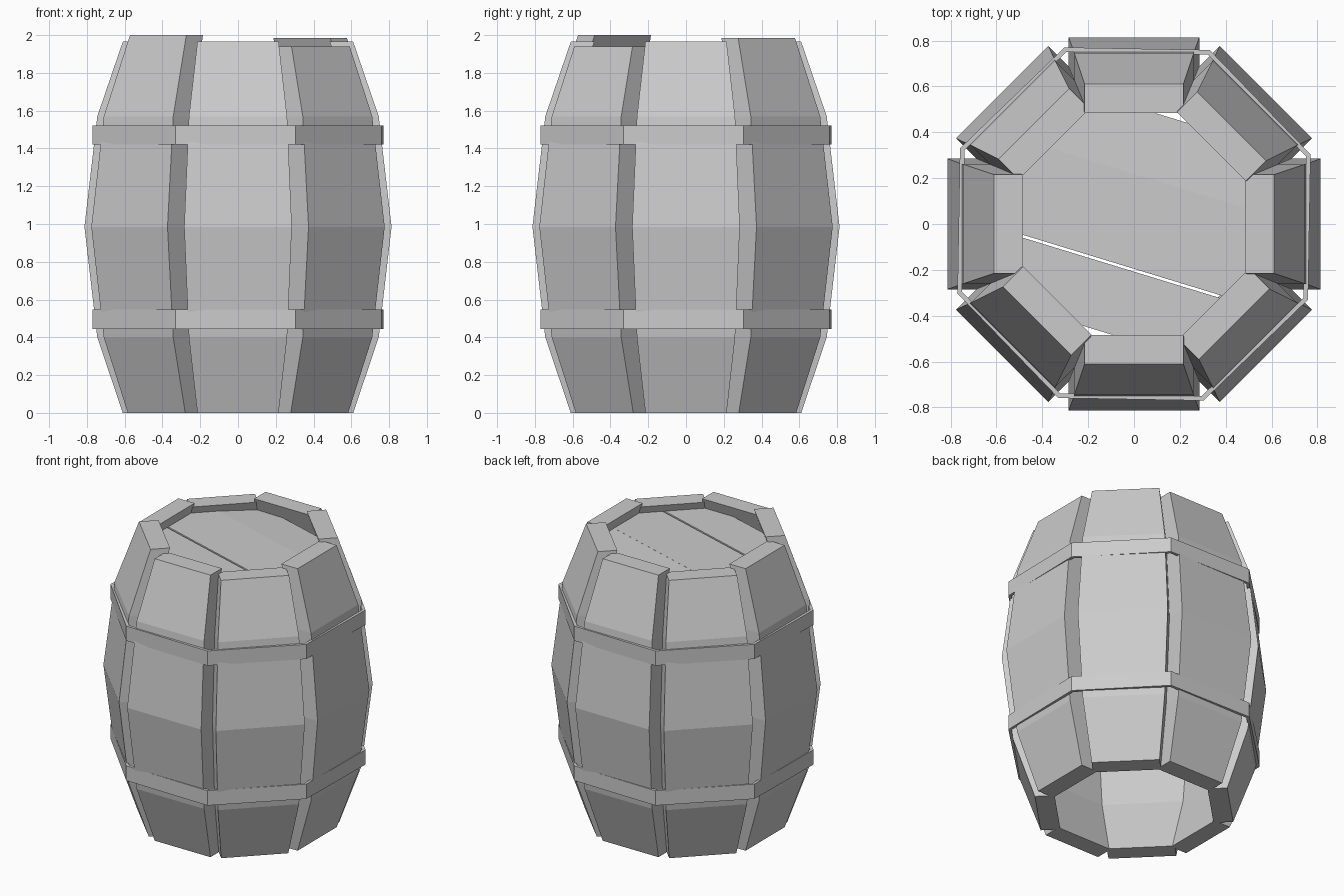
import bpy, bmesh, math
from mathutils import Matrix

if "Cube" in bpy.data.objects:
    bpy.data.objects.remove(bpy.data.objects["Cube"])


def finish(name, bm, mat=None):
    bmesh.ops.recalc_face_normals(bm, faces=bm.faces)
    me = bpy.data.meshes.new(name)
    bm.to_mesh(me)
    bm.free()
    if mat:
        me.transform(mat)
    ob = bpy.data.objects.new(name, me)
    bpy.context.collection.objects.link(ob)
    return ob


# Stave: rectangular section swept up a bulging profile (radius, half width, z)
def stave(i, top):
    end = top - 1.57
    rows = [(0.61, 0.215, 0), (0.745, 0.26, 0.4), (0.813, 0.285, 0.985),
            (0.745, 0.26, 1.57), (0.745 - 0.342 * end, 0.26 - 0.114 * end, top)]
    bm = bmesh.new()
    prev = None
    for r, w, z in rows:
        ring = [bm.verts.new((x, y, z)) for x, y in
                ((r, -w), (r, w), (r - 0.125, w), (r - 0.125, -w))]
        if prev:
            for k in range(4):
                n = (k + 1) % 4
                bm.faces.new((prev[k], prev[n], ring[n], ring[k]))
        else:
            bm.faces.new(ring)
        prev = ring
    bm.faces.new(prev)
    finish(f"stave_{i}", bm, Matrix.Rotation(math.radians(45 * i), 4, 'Z'))


# Cardinal staves share one height, diagonal ones stick out or fall short
tops = [1.965, 1.985, 1.965, 1.94, 1.965, 2.0, 1.965, 1.94]
for i, top in enumerate(tops):
    stave(i, top)


# Hoop: thin eight-sided band, turned slightly
def hoop(name, z0, z1):
    c = math.cos(math.radians(22.5))
    rings = []
    bm = bmesh.new()
    for r, z in ((0.765, z0), (0.765, z1), (0.745, z1), (0.745, z0)):
        rings.append([bm.verts.new((r / c * math.cos(a), r / c * math.sin(a), z))
                      for a in (math.radians(21.5 + 45 * k) for k in range(8))])
    for j in range(4):
        a, b = rings[j], rings[(j + 1) % 4]
        for k in range(8):
            n = (k + 1) % 8
            bm.faces.new((a[k], a[n], b[n], b[k]))
    finish(name, bm)


hoop("lower_hoop", 0.445, 0.548)
hoop("upper_hoop", 1.42, 1.522)


# Lid: three boards at an angle, the rear one sloping slightly
def lid_board(name, outline, slope=0.0):
    bm = bmesh.new()
    low = [bm.verts.new((x, y, 1.84 + slope * (y - 0.2))) for x, y in outline]
    face = bm.faces.new(low)
    ext = bmesh.ops.extrude_face_region(bm, geom=[face])
    bmesh.ops.translate(bm, vec=(0, 0, 0.05),
                        verts=[v for v in ext["geom"] if isinstance(v, bmesh.types.BMVert)])
    finish(name, bm, Matrix.Rotation(math.radians(-17), 4, 'Z'))


lid_board("lid_middle", [(-0.55, -0.187), (0.55, -0.187), (0.55, 0.21), (-0.55, 0.21)])
lid_board("lid_front", [(-0.3, -0.49), (0.3, -0.49), (0.55, -0.199), (-0.55, -0.199)])
lid_board("lid_rear", [(-0.55, 0.21), (0.55, 0.21), (0.3, 0.49), (-0.3, 0.49)], -0.06)
